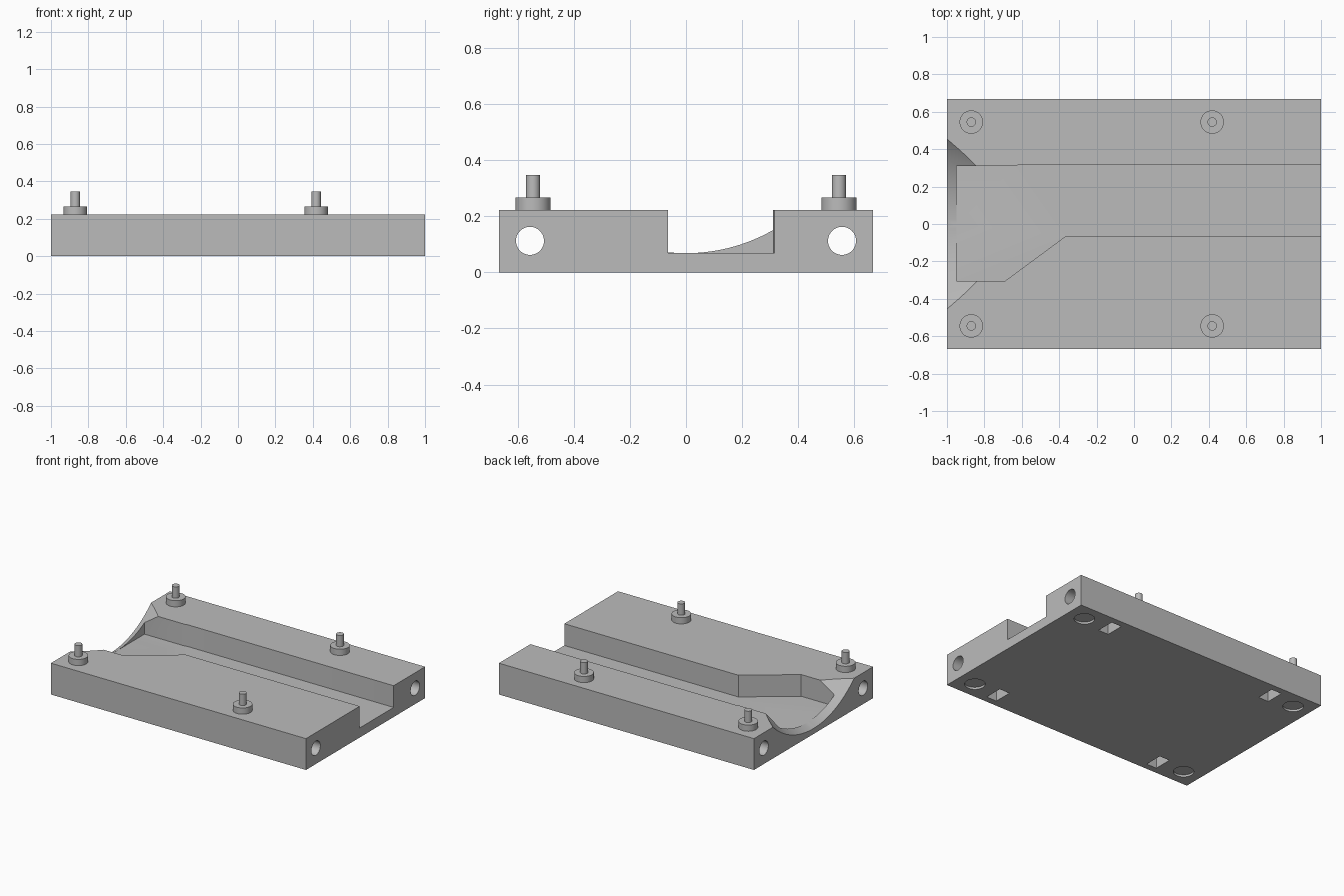
import bpy, bmesh, math
from mathutils import Matrix

default = bpy.data.objects.get("Cube")
if default:
    bpy.data.objects.remove(default, do_unlink=True)

grey = bpy.data.materials.new("plain grey")
grey.use_nodes = True
grey.diffuse_color = (0.5, 0.5, 0.5, 1)
grey.node_tree.nodes["Principled BSDF"].inputs["Base Color"].default_value = (0.5, 0.5, 0.5, 1)

LENGTH, WIDTH, TOP, FLOOR = 2.0, 1.334, 0.222, 0.068


def add_object(name, bm):
    bmesh.ops.recalc_face_normals(bm, faces=bm.faces[:])
    mesh = bpy.data.meshes.new(name)
    bm.to_mesh(mesh)
    bm.free()
    mesh.materials.append(grey)
    obj = bpy.data.objects.new(name, mesh)
    bpy.context.scene.collection.objects.link(obj)
    return obj


def box(name, center, size):
    bm = bmesh.new()
    bmesh.ops.create_cube(bm, size=1, matrix=Matrix.Translation(center) @ Matrix.Diagonal((*size, 1)))
    return add_object(name, bm)


def add_cone(bm, center, r1, r2, depth, along_x=False, sides=48):
    turn = Matrix.Rotation(math.pi / 2, 4, 'Y') if along_x else Matrix()
    bmesh.ops.create_cone(bm, cap_ends=True, segments=sides, radius1=r1, radius2=r2,
                          depth=depth, matrix=Matrix.Translation(center) @ turn)


def cone(name, *args, **kw):
    bm = bmesh.new()
    add_cone(bm, *args, **kw)
    return add_object(name, bm)


def prism(name, outline, z0, z1):
    bm = bmesh.new()
    face = bm.faces.new([bm.verts.new((x, y, z0)) for x, y in outline])
    ext = bmesh.ops.extrude_face_region(bm, geom=[face])
    for v in ext["geom"]:
        if isinstance(v, bmesh.types.BMVert):
            v.co.z = z1
    return add_object(name, bm)


def smooth(obj):
    bpy.ops.object.select_all(action='DESELECT')
    obj.select_set(True)
    bpy.context.view_layer.objects.active = obj
    bpy.ops.object.shade_smooth_by_angle(angle=math.radians(30))


base = box("base_plate", (0, 0, TOP / 2), (LENGTH, WIDTH, TOP))
cutters = []

# Channel with a wide left pocket, open at the right end
channel = [(-0.95, -0.305), (-0.69, -0.305), (-0.365, -0.065), (1.1, -0.065),
           (1.1, 0.315), (-0.62, 0.315), (-0.63, 0.31), (-0.95, 0.31)]
cutters.append(prism("channel_cutter", channel, FLOOR, 0.4))

# Flared round mouth through the left end
slope, mouth_r = 0.577, 0.627
x0, x1 = -1.1, -0.7
cutters.append(cone("mouth_cutter", ((x0 + x1) / 2, 0, FLOOR + mouth_r),
                    mouth_r + slope * (-0.95 - x0), mouth_r + slope * (-0.95 - x1),
                    x1 - x0, along_x=True, sides=160))

for side in (-1, 1):
    # Long rod bores
    cutters.append(cone("bore_cutter", (0, side * 0.556, 0.112), 0.05, 0.05, 2.2, along_x=True))
    for end in (-1, 1):
        # Nut slots and round foot recesses underneath
        cutters.append(box("slot_cutter", (end * 0.667, side * 0.556, 0.05), (0.08, 0.13, 0.23)))
        cutters.append(cone("recess_cutter", (end * 0.87, side * 0.544, 0), 0.066, 0.066, 0.03))

for cutter in cutters:
    cutter.hide_render = True
    mod = base.modifiers.new(cutter.name, 'BOOLEAN')
    mod.operation, mod.solver, mod.object = 'DIFFERENCE', 'EXACT', cutter

# Bake the cuts and drop the cutters
bpy.context.view_layer.update()
cut = bpy.data.meshes.new_from_object(base.evaluated_get(bpy.context.evaluated_depsgraph_get()))
base.modifiers.clear()
base.data = cut
for cutter in cutters:
    bpy.data.objects.remove(cutter, do_unlink=True)
smooth(base)

# Four stepped mounting posts
for side, depth_name in ((-1, "front"), (1, "back")):
    for x, end_name in ((-0.87, "right"), (0.418, "left")):
        y = side * 0.545
        collar = cone(f"{depth_name}_{end_name}_collar", (x, y, 0.2435), 0.0625, 0.0625, 0.045)
        pin = cone(f"{depth_name}_{end_name}_pin", (x, y, 0.305), 0.025, 0.025, 0.082)
        smooth(collar)
        smooth(pin)
